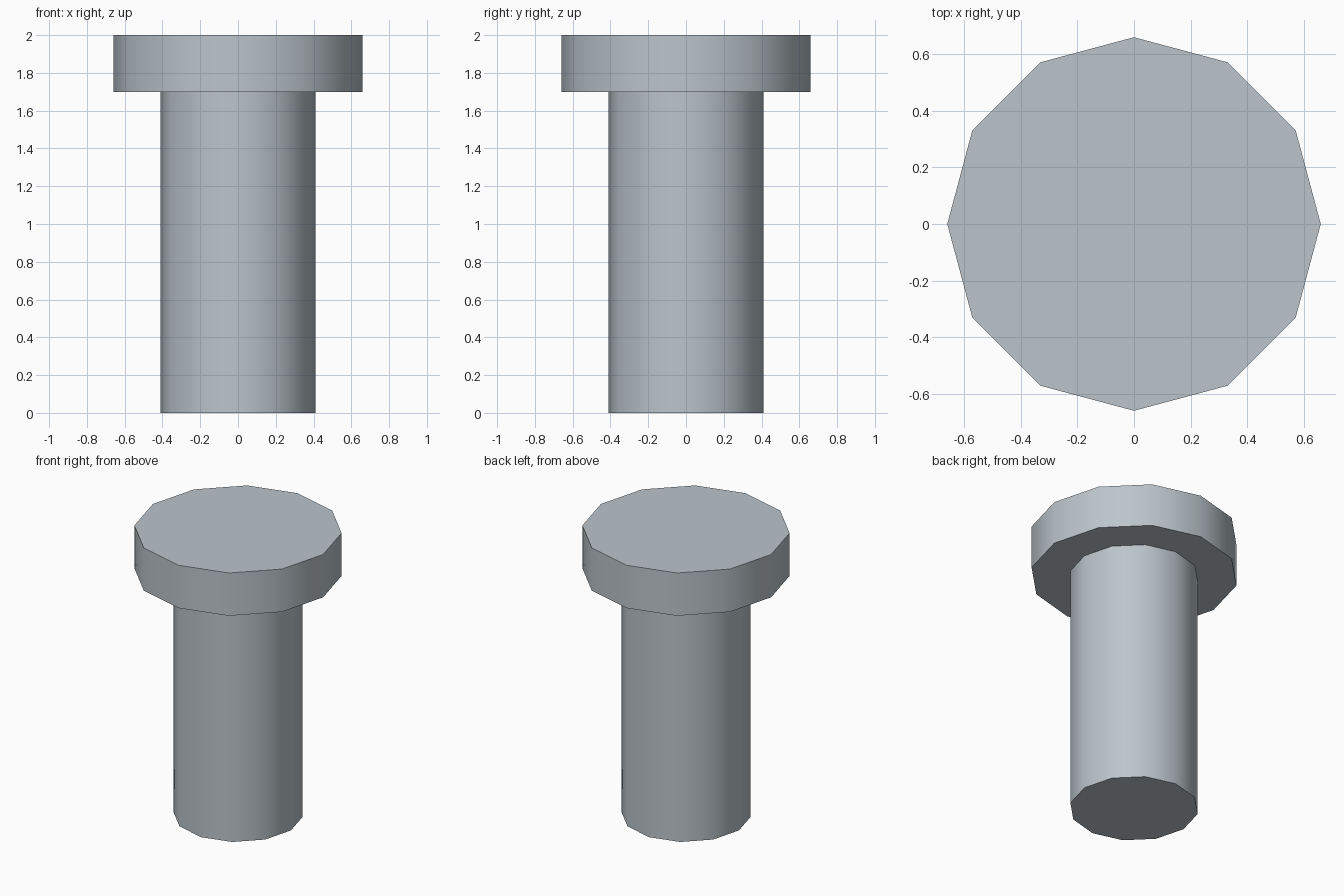
import bpy, bmesh, math

if "Cube" in bpy.data.objects:
    bpy.data.objects.remove(bpy.data.objects["Cube"])

SIDES = 12

steel = bpy.data.materials.new("light steel grey")
steel.diffuse_color = (0.50, 0.56, 0.60, 1.0)
steel.use_nodes = True
steel.node_tree.nodes["Principled BSDF"].inputs["Base Color"].default_value = steel.diffuse_color

# Flat-headed pin: stepped profile (radius, height) turned around z
profile = [(0.41, 0.0), (0.41, 1.7), (0.66, 1.7), (0.66, 2.0)]

bm = bmesh.new()
rings = []
for r, z in profile:
    rings.append([bm.verts.new((r * math.cos(math.tau * i / SIDES),
                                r * math.sin(math.tau * i / SIDES), z))
                  for i in range(SIDES)])

# Shaft wall, underside of the head, head wall
for low, high in zip(rings, rings[1:]):
    for i in range(SIDES):
        j = (i + 1) % SIDES
        bm.faces.new((low[i], low[j], high[j], high[i]))

# End caps
bm.faces.new(rings[0][::-1])
bm.faces.new(rings[-1])

mesh = bpy.data.meshes.new("flat_headed_pin")
bm.to_mesh(mesh)
bm.free()
mesh.materials.append(steel)
pin = bpy.data.objects.new("flat_headed_pin", mesh)
bpy.context.collection.objects.link(pin)

# Smooth round walls, sharp rims
bpy.context.view_layer.objects.active = pin
pin.select_set(True)
bpy.ops.object.shade_smooth_by_angle(angle=math.radians(40))
